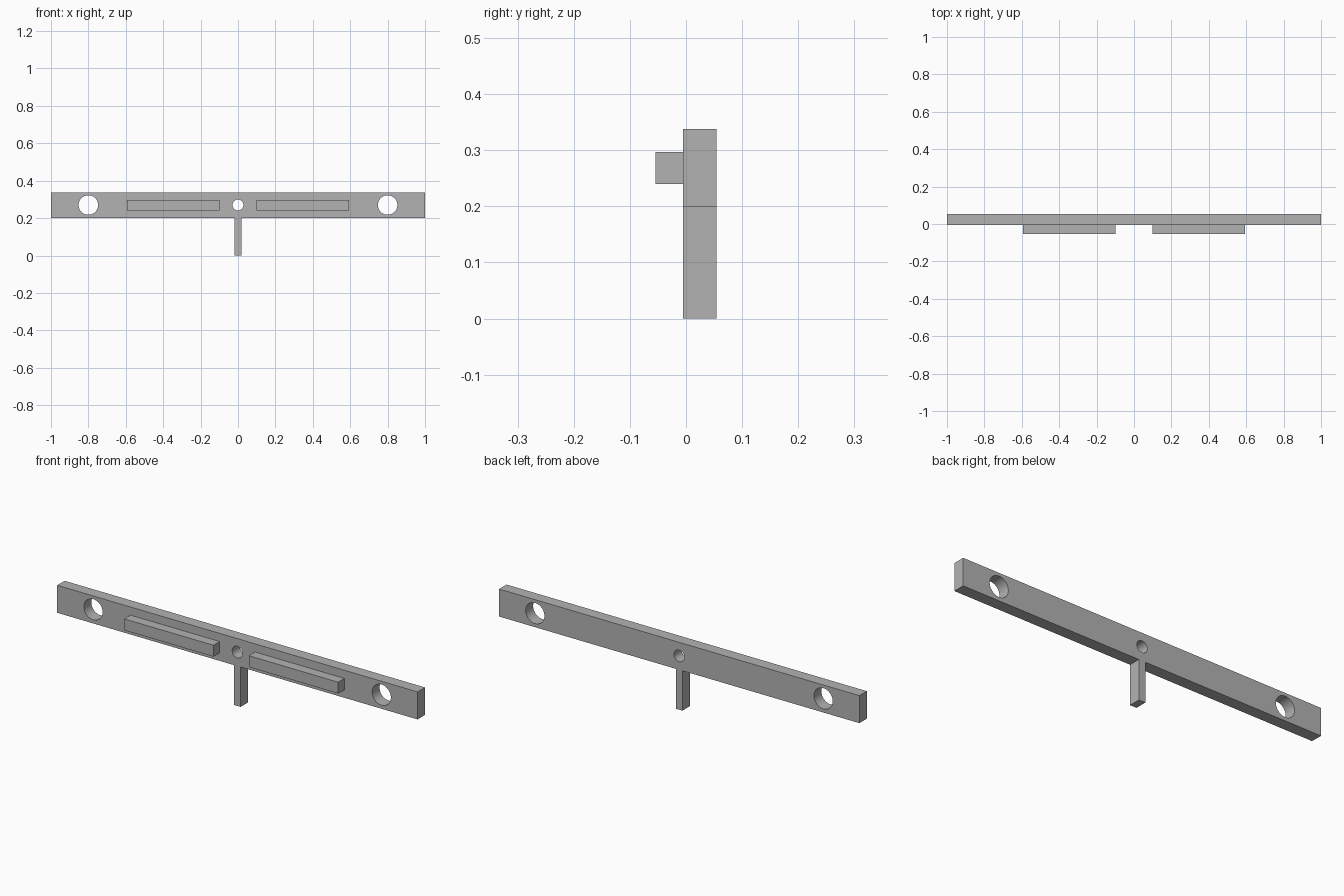
import bpy
import math

cube = bpy.data.objects.get("Cube")
if cube:
    bpy.data.objects.remove(cube, do_unlink=True)

grey = bpy.data.materials.new("plain_grey")
grey.use_nodes = True
grey.diffuse_color = (0.45, 0.45, 0.45, 1)
grey.node_tree.nodes["Principled BSDF"].inputs["Base Color"].default_value = grey.diffuse_color

BACK, FACE, FRONT = 0.054, -0.005, -0.054   # depth planes
HOLE_Z = 0.27


def box(name, x, y, z):
    """Box spanning the given (low, high) ranges."""
    spans = (x, y, z)
    bpy.ops.mesh.primitive_cube_add(size=1, location=[sum(s) / 2 for s in spans])
    ob = bpy.context.object
    ob.name = name
    ob.scale = [s[1] - s[0] for s in spans]
    bpy.ops.object.transform_apply(location=False, rotation=False, scale=True)
    ob.data.materials.append(grey)
    return ob


def drill(target, x, radius):
    """Bore a round hole through the bar from front to back."""
    bpy.ops.mesh.primitive_cylinder_add(vertices=48, radius=radius, depth=0.4,
                                        location=(x, 0, HOLE_Z),
                                        rotation=(math.pi / 2, 0, 0))
    cutter = bpy.context.object
    cutter.name = "hole_cutter"
    cutter.data.materials.append(grey)
    mod = target.modifiers.new("hole", "BOOLEAN")
    mod.operation = "DIFFERENCE"
    mod.solver = "EXACT"
    mod.object = cutter
    bpy.context.view_layer.objects.active = target
    bpy.ops.object.modifier_apply(modifier=mod.name)
    bpy.data.objects.remove(cutter, do_unlink=True)


# Long bar with two end holes and a small centre hole
bar = box("crossbar", (-1, 1), (FACE, BACK), (0.2, 0.338))
for hole_x, hole_r in ((-0.8, 0.052), (0, 0.029), (0.8, 0.052)):
    drill(bar, hole_x, hole_r)
bpy.ops.object.select_all(action="DESELECT")
bar.select_set(True)
bpy.context.view_layer.objects.active = bar
bpy.ops.object.shade_smooth_by_angle(angle=math.radians(30))

# Stem below the centre
box("stem", (-0.018, 0.018), (FACE, BACK), (0, 0.2))

# Raised ribs on the front
for side, name in ((1, "left_rib"), (-1, "right_rib")):
    box(name, sorted((side * 0.098, side * 0.594)), (FRONT, FACE), (0.24, 0.297))
